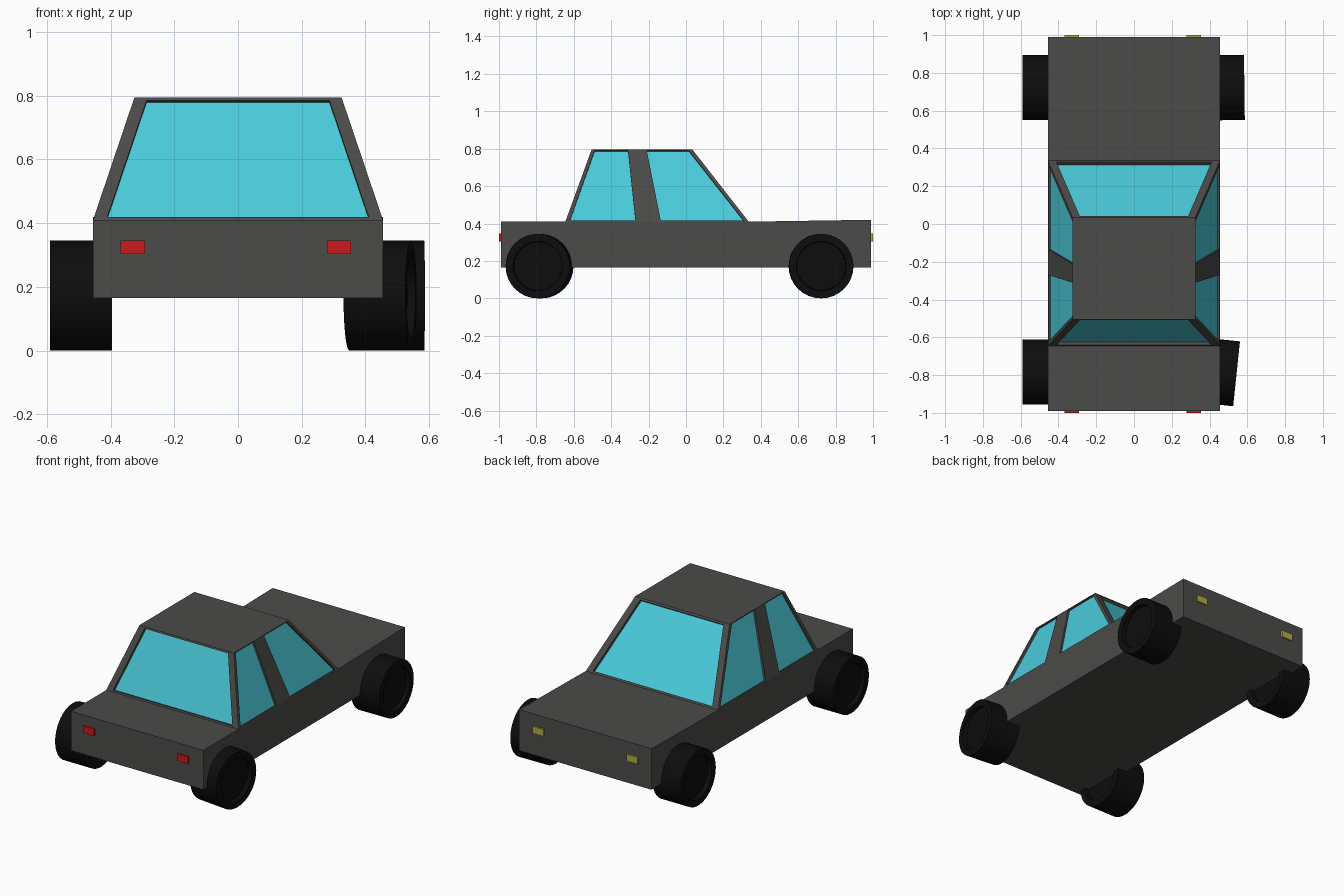
import bpy, bmesh, math
from mathutils import Vector, Matrix

if "Cube" in bpy.data.objects:
    bpy.data.objects.remove(bpy.data.objects["Cube"])


def material(name, rgb):
    m = bpy.data.materials.new(name)
    m.diffuse_color = (*rgb, 1)
    m.use_nodes = True
    m.node_tree.nodes["Principled BSDF"].inputs["Base Color"].default_value = m.diffuse_color
    return m


PAINT = material("paint", (0.07, 0.07, 0.067))
RUBBER = material("rubber", (0.004, 0.004, 0.004))
GLASS = material("glass", (0.07, 0.6, 0.71))
RED = material("red", (0.6, 0.01, 0.01))
YELLOW = material("yellow", (0.42, 0.42, 0.06))


def finish(name, bm, mat):
    bmesh.ops.recalc_face_normals(bm, faces=bm.faces)
    me = bpy.data.meshes.new(name)
    bm.to_mesh(me)
    bm.free()
    ob = bpy.data.objects.new(name, me)
    bpy.context.collection.objects.link(ob)
    if mat:
        me.materials.append(mat)
    return ob


def loft(name, ring_a, ring_b, mat=None):
    """Solid between two rings with matching point counts."""
    bm = bmesh.new()
    a = [bm.verts.new(p) for p in ring_a]
    b = [bm.verts.new(p) for p in ring_b]
    n = len(a)
    bm.faces.new(a)
    bm.faces.new(b)
    for i in range(n):
        j = (i + 1) % n
        bm.faces.new((a[i], a[j], b[j], b[i]))
    return finish(name, bm, mat)


# Body: side profile lofted across the width, rear deck rising slightly
profile = [(-0.99, 0.165), (0.99, 0.165), (0.99, 0.42), (0.335, 0.41), (-0.99, 0.41)]
loft("body", [(-0.455, y, z) for y, z in profile], [(0.455, y, z) for y, z in profile], PAINT)


# Cabin: tapered block
def rect(x, y0, y1, z):
    return [(-x, y0, z), (x, y0, z), (x, y1, z), (-x, y1, z)]


cabin = loft("cabin", rect(0.455, -0.645, 0.335, 0.41), rect(0.325, -0.505, 0.035, 0.795), PAINT)


def rise(z):
    return (z - 0.41) / 0.385


def window(name, quad, depth):
    """Cut a shallow recess in the cabin and lay a pane in it."""
    quad = [Vector(p) for p in quad]
    n = (quad[1] - quad[0]).cross(quad[3] - quad[0]).normalized()
    centre = sum(quad, Vector()) / 4
    if n.dot(centre - Vector((0, -0.2, 0.5))) < 0:
        n = -n
    shift = lambda d: [p + n * d for p in quad]
    cutter = loft(name + "_cutter", shift(-depth - 0.003), shift(0.03))
    cutter.hide_render = True
    cutter.hide_viewport = True
    mod = cabin.modifiers.new(name, 'BOOLEAN')
    mod.operation = 'DIFFERENCE'
    mod.solver = 'EXACT'
    mod.object = cutter
    loft(name, shift(-depth - 0.006), shift(-depth), GLASS)


# Front and back windows
LO, HI = 0.42, 0.785
for name, y0, dy in (("front_window", -0.645, 0.14), ("back_window", 0.335, -0.30)):
    lo, hi = y0 + dy * rise(LO), y0 + dy * rise(HI)
    window(name, [(-0.41, lo, LO), (0.41, lo, LO), (0.287, hi, HI), (-0.287, hi, HI)], 0.018)

# Side windows, either side of the slanted pillar: bottom y pair, top y pair
LO, HI = 0.415, 0.79
for side, s in (("left", -1), ("right", 1)):
    xl, xh = (s * (0.455 - 0.13 * rise(z)) for z in (LO, HI))
    for part, b0, b1, t0, t1 in (("front", -0.622, -0.27, -0.488, -0.31),
                                 ("rear", -0.135, 0.31, -0.21, 0.015)):
        window(f"{side}_{part}_side_window",
               [(xl, b0, LO), (xl, b1, LO), (xh, t1, HI), (xh, t0, HI)], 0.012)


# Wheels: cylinders with dished ends, the right pair sitting slightly askew
def wheel(name, x, y, turn):
    bm = bmesh.new()
    bmesh.ops.create_cone(bm, cap_ends=True, segments=32, radius1=0.1725, radius2=0.1725,
                          depth=0.195)
    caps = [f for f in bm.faces if len(f.verts) > 4]
    bmesh.ops.inset_individual(bm, faces=caps, thickness=0.04, depth=0)
    bmesh.ops.inset_individual(bm, faces=caps, thickness=0.003, depth=-0.025)
    bm.transform(Matrix.Translation((x, y, 0.1725))
                 @ Matrix.Rotation(math.radians(turn), 4, 'Z')
                 @ Matrix.Rotation(math.pi / 2, 4, 'Y'))
    ob = finish(name, bm, RUBBER)
    bpy.context.view_layer.objects.active = ob
    ob.select_set(True)
    bpy.ops.object.shade_smooth_by_angle(angle=math.radians(30))
    ob.select_set(False)


wheel("front_left_wheel", -0.4925, -0.783, 0)
wheel("front_right_wheel", 0.446, -0.783, -6)
wheel("rear_left_wheel", -0.4925, 0.722, 0)
wheel("rear_right_wheel", 0.487, 0.722, 0.7)

# Lights at both ends
for end, y, mat in (("front", -1, RED), ("rear", 1, YELLOW)):
    for side, x in (("left", -0.33), ("right", 0.317)):
        ring = [(x + dx, z) for dx, z in ((-0.038, 0.303), (0.038, 0.303),
                                          (0.038, 0.346), (-0.038, 0.346))]
        loft(f"{end}_{side}_light", [(a, y, z) for a, z in ring],
             [(a, y * 0.97, z) for a, z in ring], mat)
